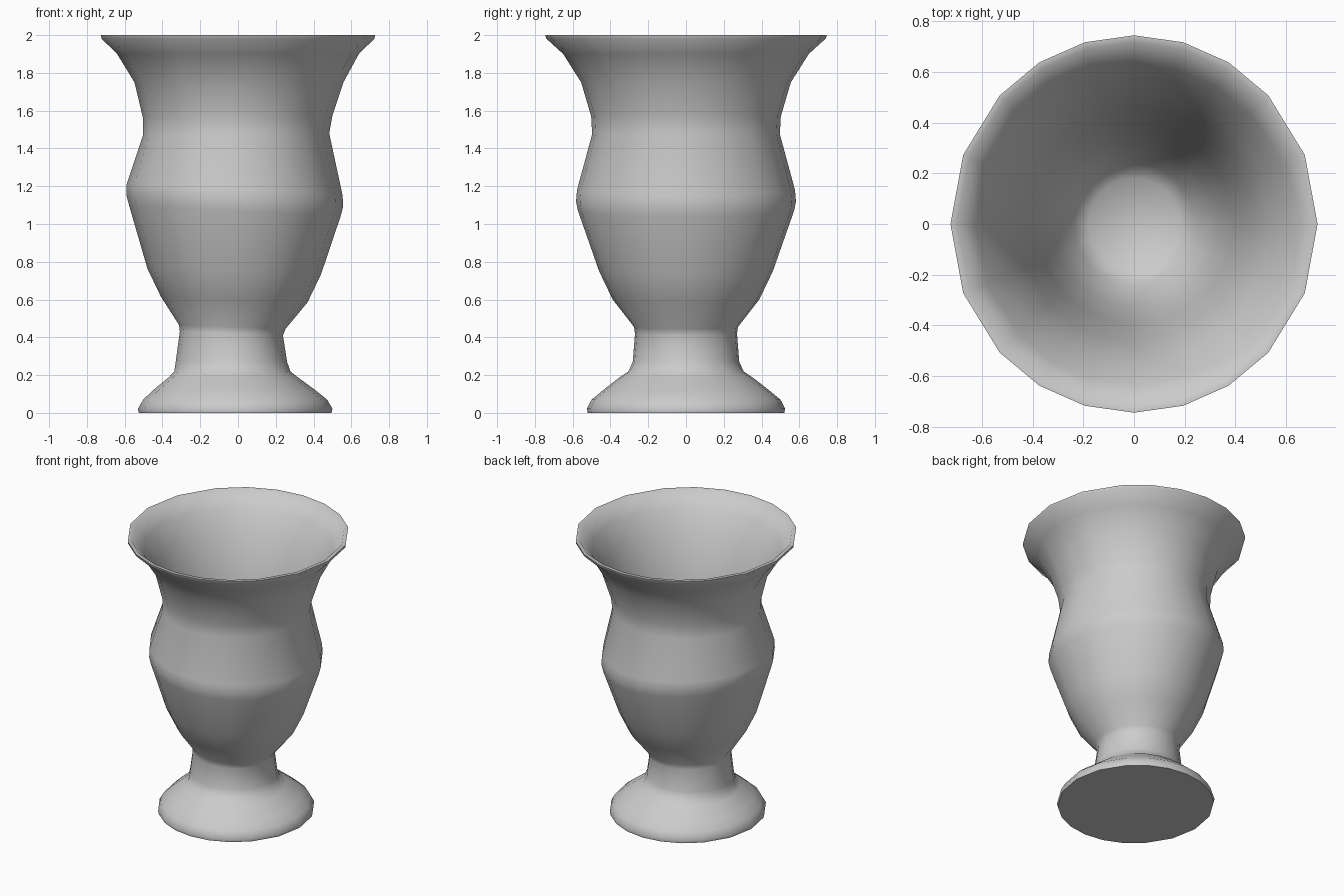
import bpy, bmesh
from math import cos, sin, radians

# 20-sided cross-section, spacing tighter toward front and back
quarter = [0, 21.5, 43, 59, 74.5]
angles = quarter + [90] + [180 - a for a in reversed(quarter)]
angles = angles + [360 - a for a in reversed(angles[1:-1])]

# outer profile, foot to rim: z, x centre, x radius, y radius, tilt of ring in z
outer = [
    (0.00, -0.015, 0.510, 0.520, 0),
    (0.022, -0.015, 0.515, 0.525, 0),
    (0.07, -0.015, 0.487, 0.500, 0),
    (0.12, -0.02, 0.430, 0.440, 0),
    (0.19, -0.025, 0.340, 0.350, 0),
    (0.22, -0.03, 0.307, 0.305, 0),
    (0.27, -0.035, 0.295, 0.282, 0),
    (0.42, -0.035, 0.273, 0.270, -0.01),
    (0.455, -0.03, 0.282, 0.275, -0.01),
    (0.60, -0.02, 0.388, 0.388, -0.015),
    (0.75, -0.02, 0.460, 0.460, -0.015),
    (1.07, -0.017, 0.560, 0.572, -0.03),
    (1.12, -0.017, 0.573, 0.582, -0.03),
    (1.18, -0.018, 0.572, 0.577, -0.03),
    (1.475, -0.01, 0.493, 0.497, 0.005),
    (1.57, -0.002, 0.502, 0.502, 0.005),
    (1.75, 0.005, 0.553, 0.555, 0),
    (1.90, 0.0, 0.640, 0.650, 0),
    (1.982, 0.0, 0.723, 0.740, 0),
    (2.00, 0.0, 0.725, 0.745, 0),
]
# inner funnel, rim to floor
inner = [
    (2.00, 0.0, 0.700, 0.718, 0),
    (1.90, 0.0, 0.625, 0.635, 0),
    (1.75, 0.0, 0.538, 0.54, 0),
    (1.50, 0.0, 0.460, 0.460, 0),
    (1.15, 0.0, 0.395, 0.395, 0),
    (0.80, 0.0, 0.330, 0.330, 0),
    (0.60, 0.0, 0.240, 0.240, 0),
    (0.54, 0.0, 0.180, 0.180, 0),
]

bm = bmesh.new()
rings = []
for z, cx, rx, ry, tilt in outer + inner:
    rings.append([bm.verts.new((cx + rx * cos(radians(a)), ry * sin(radians(a)),
                                z + tilt * cos(radians(a)))) for a in angles])
n = len(angles)
for lo, hi in zip(rings, rings[1:]):
    for i in range(n):
        j = (i + 1) % n
        bm.faces.new((lo[i], lo[j], hi[j], hi[i]))
# underside of the foot and floor of the bowl
bm.faces.new(list(reversed(rings[0])))
bm.faces.new(rings[-1])
bmesh.ops.recalc_face_normals(bm, faces=bm.faces)

mesh = bpy.data.meshes.new("vase")
bm.to_mesh(mesh)
bm.free()
vase = bpy.data.objects.new("vase", mesh)
bpy.context.collection.objects.link(vase)
bpy.context.view_layer.objects.active = vase
vase.select_set(True)
bpy.ops.object.shade_smooth_by_angle(angle=radians(55))
